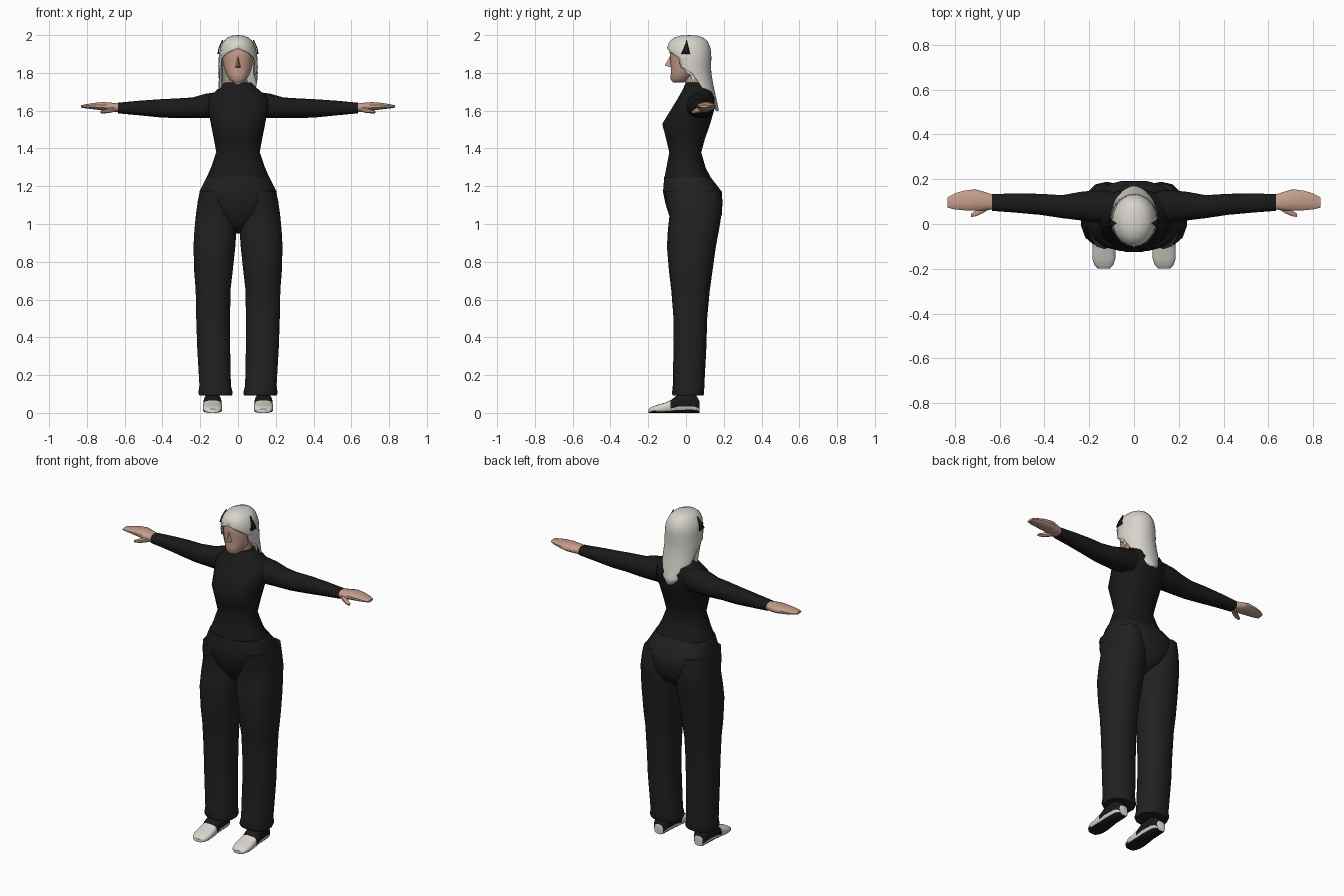
import bpy, bmesh, math
from mathutils import Vector


def material(name, rgb):
    m = bpy.data.materials.new(name)
    m.diffuse_color = (*rgb, 1)
    return m


SHIRT = material("shirt black", (0.010, 0.010, 0.010))
PANTS = material("trouser black", (0.015, 0.015, 0.015))
SKIN = material("skin", (0.56, 0.34, 0.26))
HAIR = material("pale hair", (0.68, 0.66, 0.60))
SHOE = material("shoe white", (0.70, 0.67, 0.61))


def finish(bm, name, mats, mirror=False, angle=45):
    """Turn a bmesh into a smooth shaded object, mirrored if asked."""
    bmesh.ops.recalc_face_normals(bm, faces=bm.faces)
    me = bpy.data.meshes.new(name)
    bm.to_mesh(me)
    bm.free()
    ob = bpy.data.objects.new(name, me)
    bpy.context.collection.objects.link(ob)
    for m in mats:
        me.materials.append(m)
    bpy.ops.object.select_all(action='DESELECT')
    ob.select_set(True)
    bpy.context.view_layer.objects.active = ob
    bpy.ops.object.shade_smooth_by_angle(angle=math.radians(angle))
    if mirror:
        ob.modifiers.new("mirror", 'MIRROR').use_mirror_merge = False
    return ob


def loft_bm(axis, rings, n=14, e=2.3):
    """Rings are (t, a0, a1, b0, b1): position on the axis, then two extents."""
    bm = bmesh.new()
    rows = []
    for t, a0, a1, b0, b1 in rings:
        row = []
        for i in range(n):
            th = 2 * math.pi * (i + 0.5) / n
            c, s = math.cos(th), math.sin(th)
            a = (a0 + a1) / 2 + (a1 - a0) / 2 * math.copysign(abs(c) ** (2 / e), c)
            b = (b0 + b1) / 2 + (b1 - b0) / 2 * math.copysign(abs(s) ** (2 / e), s)
            co = {'x': (t, a, b), 'y': (a, t, b), 'z': (a, b, t)}[axis]
            row.append(bm.verts.new(co))
        rows.append(row)
    for r0, r1 in zip(rows, rows[1:]):
        for i in range(n):
            j = (i + 1) % n
            bm.faces.new((r0[i], r0[j], r1[j], r1[i]))
    bm.faces.new(rows[0])
    bm.faces.new(rows[-1])
    return bm


def loft(name, axis, rings, mat, mirror=False, n=14, e=2.3):
    return finish(loft_bm(axis, rings, n, e), name, [mat], mirror)


def sym(rings):
    """Rings (z, half width, y front, y back) centred on x = 0."""
    return [(z, -w, w, f, b) for z, w, f, b in rings]


# Shirt body
loft("shirt_body", 'z', sym([
    (1.232, .175, -.119, .140), (1.30, .145, -.105, .105),
    (1.38, .117, -.090, .082), (1.45, .130, -.107, .102),
    (1.53, .146, -.128, .130), (1.60, .160, -.085, .150),
    (1.66, .170, -.048, .155), (1.70, .125, -.025, .145),
    (1.73, .090, -.010, .115), (1.75, .070, .000, .105)]), SHIRT, n=16)

# Sleeves
loft("sleeves", 'x', [
    (.10, .010, .150, 1.56, 1.70), (.17, .005, .152, 1.56, 1.69),
    (.24, .015, .145, 1.56, 1.67), (.32, .025, .130, 1.56, 1.665),
    (.42, .040, .136, 1.565, 1.66), (.53, .050, .137, 1.576, 1.652),
    (.635, .058, .135, 1.586, 1.642)], SHIRT, True)

# Hands and thumbs
loft("hands", 'x', [
    (.62, .066, .128, 1.592, 1.638), (.66, .060, .142, 1.594, 1.642),
    (.71, .058, .157, 1.600, 1.646), (.76, .060, .150, 1.606, 1.642),
    (.80, .064, .138, 1.611, 1.635), (.832, .072, .120, 1.616, 1.629)],
    SKIN, True, n=12)
loft("thumbs", 'x', [
    (.640, .070, .110, 1.597, 1.630), (.675, .047, .085, 1.588, 1.618),
    (.705, .034, .062, 1.585, 1.608), (.728, .031, .047, 1.586, 1.599)],
    SKIN, True, n=8)

# Trouser seat and legs
loft("trouser_seat", 'z', sym([
    (.950, .012, -.020, .080), (1.00, .080, -.066, .165),
    (1.05, .145, -.093, .192), (1.11, .190, -.112, .195),
    (1.17, .208, -.124, .193), (1.25, .168, -.117, .130)]), PANTS, n=16, e=2.6)
loft("trouser_legs", 'z', [
    (.092, .030, .206, -.070, .092), (.105, .026, .212, -.074, .096),
    (.145, .036, .206, -.070, .097), (.35, .040, .218, -.066, .108),
    (.50, .040, .223, -.066, .112), (.65, .038, .226, -.078, .126),
    (.75, .026, .234, -.090, .140), (.88, .012, .238, -.101, .158),
    (.97, .006, .233, -.096, .175), (1.05, .012, .225, -.087, .188),
    (1.12, .035, .215, -.105, .188), (1.175, .060, .203, -.112, .180)],
    PANTS, True, e=2.5)

# Shoes: pale toe and rim, black ankle and sole
bm = loft_bm('y', [
    (-.198, .108, .162, 0, .020), (-.185, .093, .177, 0, .030),
    (-.155, .083, .187, 0, .042), (-.115, .083, .187, 0, .053),
    (-.083, .085, .185, 0, .066), (-.040, .088, .182, 0, .100),
    (.035, .092, .178, 0, .105), (.060, .096, .174, 0, .085),
    (.072, .106, .164, 0, .060)], n=16, e=3)
bm.normal_update()
bmesh.ops.recalc_face_normals(bm, faces=bm.faces)
for f in bm.faces:
    c = f.calc_center_median()
    if f.normal.z < -.6 or (c.y > -.083 and c.z > .035):
        f.material_index = 1
finish(bm, "shoes", [SHOE, SHIRT], True)
loft("ankles", 'z', [(.07, .098, .172, -.04, .055), (.2, .098, .172, -.03, .06)],
     SHIRT, True, n=10)

# Neck and head
loft("neck", 'z', sym([(1.70, .058, .000, .105), (1.76, .050, -.005, .090),
                       (1.83, .050, -.015, .080)]), SKIN)
loft("head", 'z', sym([
    (1.750, .028, -.070, -.010), (1.765, .046, -.082, .020),
    (1.795, .064, -.082, .060), (1.83, .076, -.081, .085),
    (1.88, .084, -.086, .105), (1.93, .082, -.090, .105),
    (1.965, .060, -.065, .090), (1.98, .030, -.030, .060)]), SKIN, n=16, e=2.1)

# Nose
bm = bmesh.new()
v = [bm.verts.new(p) for p in [(0, -.113, 1.838), (0, -.084, 1.89),
                               (.017, -.074, 1.828), (-.017, -.074, 1.828)]]
for a, b, c in [(0, 1, 2), (0, 3, 1), (0, 2, 3), (1, 3, 2)]:
    bm.faces.new((v[a], v[b], v[c]))
finish(bm, "nose", [SKIN])

# Hair shell: closed cap on top, opening around the face, tapering down the back
# (z, half width, y front, y back, half angle covered from the back)
HAIR_ROWS = [
    (1.996, .000, .015, .015, 180), (1.993, .030, -.030, .060, 180),
    (1.982, .058, -.062, .092, 180), (1.962, .077, -.086, .113, 180),
    (1.930, .091, -.097, .126, 180), (1.908, .096, -.097, .129, 148),
    (1.88, .099, -.095, .130, 120), (1.832, .101, -.090, .129, 116),
    (1.80, .101, -.080, .130, 88), (1.74, .098, -.040, .140, 76),
    (1.68, .084, .040, .153, 76), (1.635, .056, .090, .163, 76),
    (1.60, .015, .140, .170, 76)]
bm = bmesh.new()
cols = 20
rows = []
for z, w, f, b, ang in HAIR_ROWS:
    row = []
    for i in range(cols + 1):
        th = math.radians(ang) * (2 * i / cols - 1)
        row.append(bm.verts.new((w * math.sin(th),
                                 (f + b) / 2 + (b - f) / 2 * math.cos(th), z)))
    rows.append(row)
for r0, r1 in zip(rows, rows[1:]):
    for i in range(cols):
        bm.faces.new((r0[i], r0[i + 1], r1[i + 1], r1[i]))
bmesh.ops.remove_doubles(bm, verts=bm.verts, dist=.0005)
hair = finish(bm, "hair", [HAIR], angle=50)
solid = hair.modifiers.new("thickness", 'SOLIDIFY')
solid.thickness = .008
solid.offset = 0

# Loose strands beside the neck
for name, s, low in (("left_strand", -1, 1.69), ("right_strand", 1, 1.75)):
    path = [(1.88, .080, .102, -.030, .030), (1.80, .080, .102, -.005, .045),
            (low + .04, .082, .103, .020, .055), (low, .096, .102, .035, .045)]
    loft(name, 'z', [(z, s * a, s * b, c, d) for z, a, b, c, d in path], HAIR, n=8)

# Dark pointed patches at the temples
bm = bmesh.new()
tip, m0, m1, b0, b1 = [bm.verts.new(p) for p in [
    (.081, .004, 1.974), (.100, -.012, 1.932), (.100, .014, 1.932),
    (.105, -.026, 1.90), (.106, .022, 1.90)]]
bm.faces.new((tip, m0, m1))
bm.faces.new((m0, b0, b1, m1))
patch = finish(bm, "temple_patches", [SHIRT], True)
plate = patch.modifiers.new("thickness", 'SOLIDIFY')
plate.thickness = .006
plate.offset = 0
